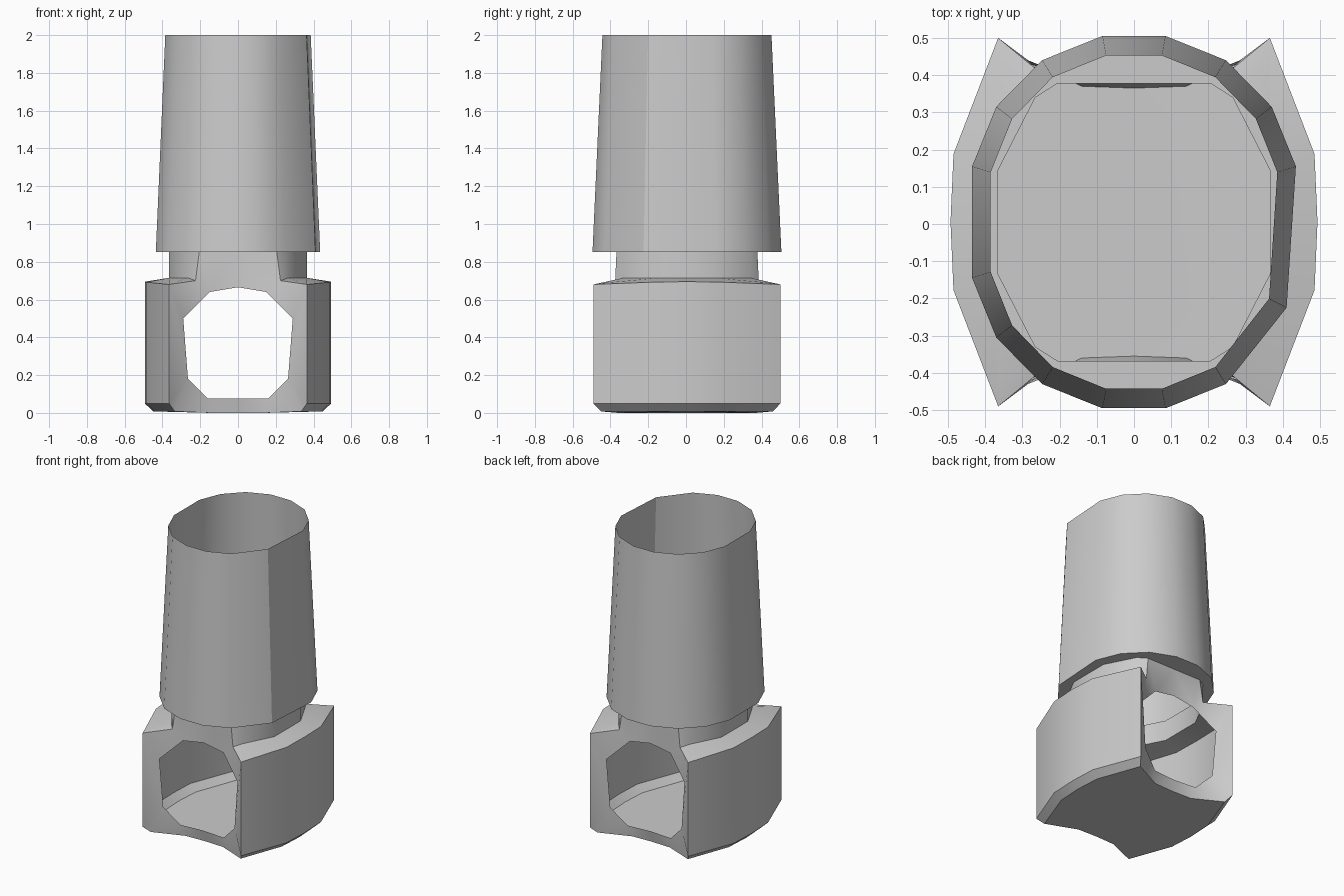
import bpy
import bmesh
import math

if "Cube" in bpy.data.objects:
    bpy.data.objects.remove(bpy.data.objects["Cube"], do_unlink=True)

SHIFT_Y = 0.005
RIM_Z, COLLAR_Z = 2.0, 0.853

grey = bpy.data.materials.new("light_grey")
grey.use_nodes = True
colour = (0.6, 0.6, 0.6, 1)
grey.diffuse_color = colour
grey.node_tree.nodes["Principled BSDF"].inputs["Base Color"].default_value = colour


def finish(name, bm, angle):
    """Turn a bmesh into a smooth-shaded object with sharp creases."""
    bmesh.ops.recalc_face_normals(bm, faces=bm.faces)
    bmesh.ops.translate(bm, verts=bm.verts, vec=(0, SHIFT_Y, 0))
    mesh = bpy.data.meshes.new(name)
    bm.to_mesh(mesh)
    bm.free()
    mesh.materials.append(grey)
    obj = bpy.data.objects.new(name, mesh)
    bpy.context.collection.objects.link(obj)
    bpy.ops.object.select_all(action="DESELECT")
    obj.select_set(True)
    bpy.context.view_layer.objects.active = obj
    bpy.ops.object.shade_smooth_by_angle(angle=math.radians(angle))
    return obj


def face(bm, *points):
    bm.faces.new([bm.verts.new(p) for p in points])


def full_loop(quarter):
    """Mirror a quarter outline (from +x to +y) into a closed loop."""
    half = quarter + [(-x, y) for x, y in reversed(quarter)]
    return half + [(-x, -y) for x, y in half]


# Neck outline, shared by the collar and the base
neck_quarter = [(0.365, 0.14), (0.265, 0.335), (0.205, 0.373)]

# Tapered open tube, with one wide facet at the front right
outline = full_loop([(0.435, 0.15), (0.37, 0.31), (0.247, 0.435), (0.085, 0.5)])
outline = outline[:-2] + [(0.41, -0.23)]
bm = bmesh.new()
low = [bm.verts.new((x, y, COLLAR_Z)) for x, y in outline]
top = [bm.verts.new((x * 0.885, y * 0.895, RIM_Z)) for x, y in outline]
inner = [bm.verts.new((x, y, COLLAR_Z)) for x, y in full_loop(neck_quarter)]
for i in range(len(low)):
    j = (i + 1) % len(low)
    bm.faces.new((low[i], low[j], top[j], top[i]))
# Flat collar between tube and neck
rings = []
for ring in (low, inner):
    for a, b in zip(ring, ring[1:] + ring[:1]):
        rings.append(bm.edges.get((a, b)) or bm.edges.new((a, b)))
bmesh.ops.triangle_fill(bm, edges=rings, use_beauty=True, normal=(0, 0, -1))
finish("tapered_tube", bm, 30)

# Base shell: one quarter, mirrored twice
bm = bmesh.new()
ridge = [(0.365, 0, 0.715), (0.365, 0.14, 0.715), (0.365, 0.42, 0.69)]
corner_top, corner_low = (0.365, 0.495, 0.68), (0.365, 0.495, 0.05)
plan = [(0.493, 0), (0.485, 0.183), (0.365, 0.495)]
wall_top = [(x, y, z) for (x, y), z in zip(plan, (0.695, 0.692, 0.68))]
wall_low = [(x, y, 0.05) for x, y in plan]
sole = [(0.45, 0, 0.008), (0.44, 0.17, 0.008), (0.335, 0.455, 0.008)]

# Shoulder, side wall and bottom chamfer
for upper, lower in ((ridge, wall_top), (wall_top, wall_low), (wall_low, sole)):
    for i in range(2):
        face(bm, upper[i], upper[i + 1], lower[i + 1], lower[i])

# Neck walls and the corner ledge
neck_top = [(0.365, 0, COLLAR_Z)] + [(x, y, COLLAR_Z) for x, y in neck_quarter]
neck_low = [ridge[0], ridge[1], (0.265, 0.335, 0.715), (0.225, 0.38, 0.7)]
for i in range(3):
    face(bm, neck_top[i], neck_top[i + 1], neck_low[i + 1], neck_low[i])
face(bm, neck_low[1], neck_low[2], ridge[2])
face(bm, neck_low[2], neck_low[3], corner_top, ridge[2])

# Flared end panel around the through opening
hole = [(0, 0.373, 0.665), (0.15, 0.375, 0.64), (0.29, 0.425, 0.5),
        (0.265, 0.42, 0.18), (0.16, 0.385, 0.075), (0, 0.373, 0.075)]
sole_front = (0.14, 0.365, 0)
panel = [(0, 0.373, COLLAR_Z), neck_top[3], corner_top, corner_low,
         sole_front, (0, 0.36, 0)]
face(bm, panel[0], panel[1], hole[1], hole[0])
face(bm, panel[1], neck_low[3], hole[1])
face(bm, neck_low[3], panel[2], hole[2], hole[1])
for i in (2, 4):
    face(bm, panel[i], panel[i + 1], hole[i + 1], hole[i])
face(bm, panel[3], sole[2], hole[3])
face(bm, sole[2], panel[4], hole[4], hole[3])

# Floor
face(bm, (0, 0, 0), sole[0], sole[1], sole[2], sole_front, panel[5])

for axis in "XY":
    bmesh.ops.mirror(bm, geom=bm.verts[:] + bm.edges[:] + bm.faces[:],
                     axis=axis, merge_dist=0.0001)
bmesh.ops.remove_doubles(bm, verts=bm.verts, dist=0.0005)
finish("socket_base", bm, 33)
